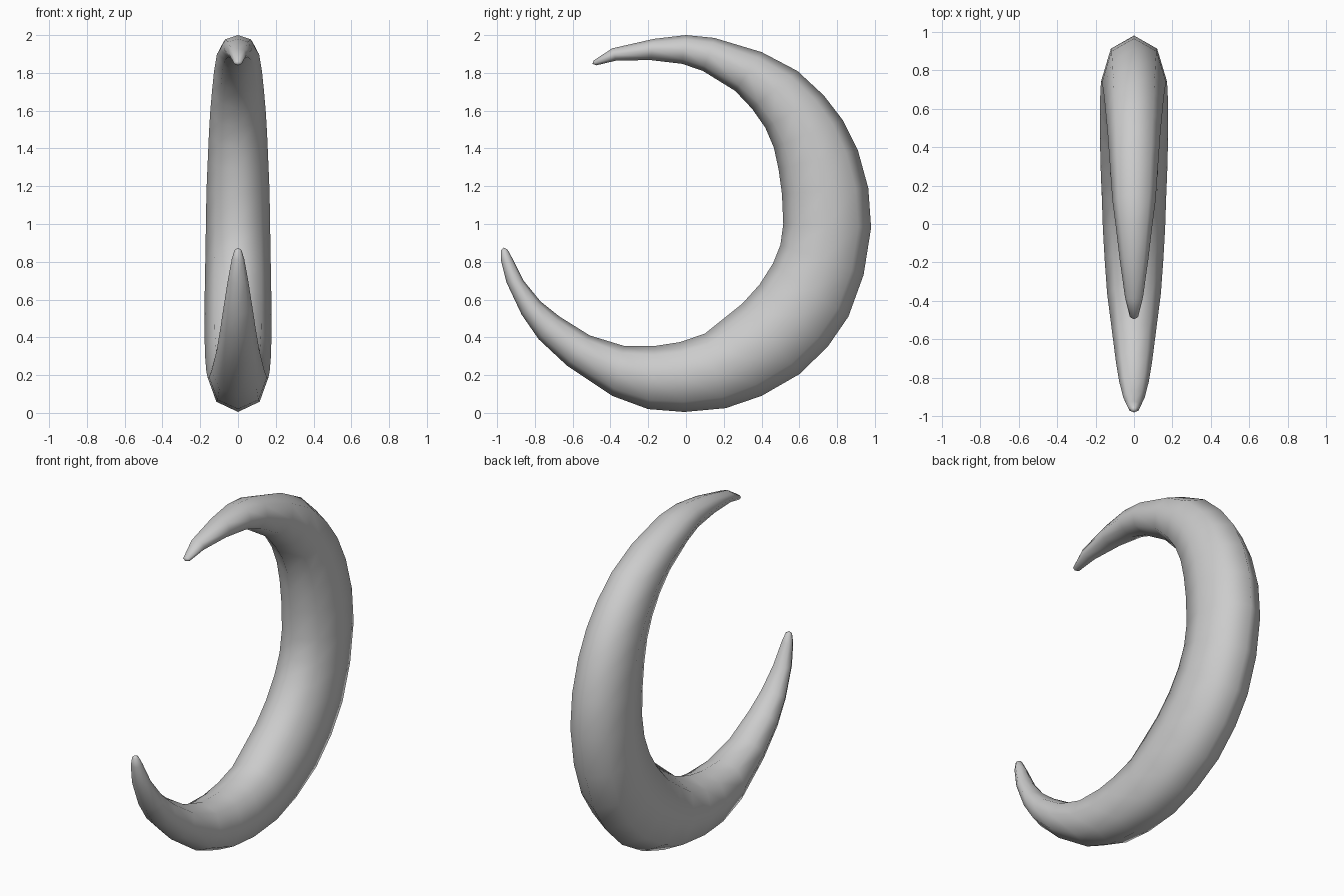
import bpy, bmesh, math
from mathutils import Vector

# Crescent stations: outer edge (y, z), inner edge (y, z), half width in x
stations = [
    (-0.49, 1.865, -0.475, 1.84, 0.022),
    (-0.39, 1.93, -0.37, 1.865, 0.047),
    (-0.17, 1.98, -0.19, 1.868, 0.075),
    (0.00, 2.00, -0.02, 1.848, 0.095),
    (0.15, 1.985, 0.09, 1.81, 0.112),
    (0.40, 1.91, 0.26, 1.705, 0.127),
    (0.59, 1.81, 0.35, 1.61, 0.137),
    (0.73, 1.68, 0.42, 1.51, 0.147),
    (0.83, 1.55, 0.465, 1.405, 0.154),
    (0.91, 1.39, 0.49, 1.29, 0.160),
    (0.965, 1.19, 0.508, 1.16, 0.167),
    (0.98, 0.98, 0.515, 1.00, 0.170),
    (0.94, 0.73, 0.50, 0.89, 0.173),
    (0.86, 0.51, 0.46, 0.79, 0.176),
    (0.75, 0.35, 0.39, 0.68, 0.177),
    (0.60, 0.205, 0.30, 0.58, 0.177),
    (0.40, 0.09, 0.20, 0.50, 0.174),
    (0.21, 0.025, 0.10, 0.42, 0.168),
    (-0.01, 0.005, -0.03, 0.375, 0.162),
    (-0.20, 0.02, -0.16, 0.355, 0.153),
    (-0.39, 0.09, -0.33, 0.355, 0.140),
    (-0.63, 0.25, -0.51, 0.41, 0.113),
    (-0.78, 0.39, -0.67, 0.51, 0.093),
    (-0.87, 0.52, -0.77, 0.59, 0.077),
    (-0.95, 0.69, -0.86, 0.70, 0.055),
    (-0.98, 0.81, -0.92, 0.82, 0.033),
    (-0.98, 0.86, -0.945, 0.865, 0.018),
]
SIDES = 8

# Loft eight-sided oval sections along the crescent
bm = bmesh.new()
rings = []
for oy, oz, iy, iz, w in stations:
    outer, inner = Vector((0, oy, oz)), Vector((0, iy, iz))
    mid, half = (outer + inner) / 2, (outer - inner) / 2
    ring = []
    for k in range(SIDES):
        a = 2 * math.pi * k / SIDES
        ring.append(bm.verts.new(mid + half * math.cos(a) + Vector((w * math.sin(a), 0, 0))))
    rings.append(ring)
for r0, r1 in zip(rings, rings[1:]):
    for k in range(SIDES):
        n = (k + 1) % SIDES
        bm.faces.new((r0[k], r0[n], r1[n], r1[k]))

# Rounded tips
for ring, tip in ((rings[0], (0, -0.495, 1.848)), (rings[-1], (0, -0.966, 0.875))):
    v = bm.verts.new(tip)
    for k in range(SIDES):
        bm.faces.new((ring[k], ring[(k + 1) % SIDES], v))
bmesh.ops.recalc_face_normals(bm, faces=bm.faces)

mesh = bpy.data.meshes.new("crescent_horn")
bm.to_mesh(mesh)
bm.free()
crescent = bpy.data.objects.new("crescent_horn", mesh)
bpy.context.collection.objects.link(crescent)
for p in mesh.polygons:
    p.use_smooth = True
